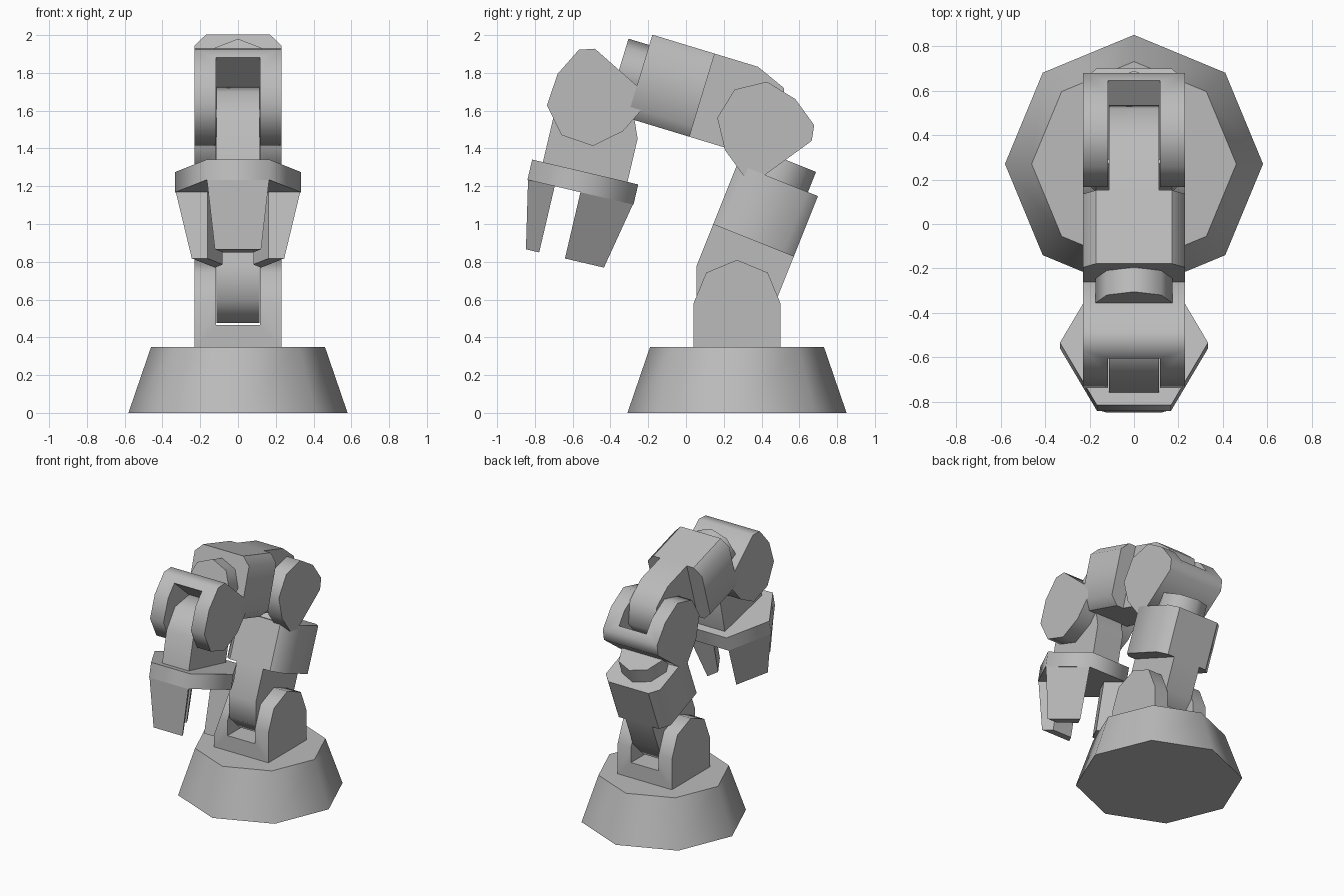
import bpy, bmesh
from math import radians, sin, cos, tan, pi
from mathutils import Matrix, Vector

cube = bpy.data.objects.get("Cube")
if cube:
    bpy.data.objects.remove(cube, do_unlink=True)

grey = bpy.data.materials.new("plain grey")
grey.use_nodes = True
grey.diffuse_color = (0.5, 0.5, 0.5, 1)
grey.node_tree.nodes["Principled BSDF"].inputs["Base Color"].default_value = (0.5, 0.5, 0.5, 1)

R = 0.23         # joint radius and half width of the arm
SLOT = 0.116     # half width of the fork slots
CH = 0.06        # corner chamfer


def frame(y, z, lean=0):
    """Local z runs along a part that leans from vertical toward +y."""
    return Matrix.Translation((0, y, z)) @ Matrix.Rotation(radians(-lean), 4, 'X')


def arc(radius, start, end, steps, cy=0):
    angles = [radians(start + (end - start) * i / steps) for i in range(steps + 1)]
    return [(radius * cos(a), cy + radius * sin(a)) for a in angles]


def ring(radius, sides):
    return arc(radius, 0, 360, sides)[:-1]


def shade(ob, angle):
    bpy.ops.object.select_all(action='DESELECT')
    ob.select_set(True)
    bpy.context.view_layer.objects.active = ob
    bpy.ops.object.shade_smooth_by_angle(angle=radians(angle))


def prism(name, mat, outline, lo, hi, axis='z', end=None, angle=65):
    """Loft an outline from lo to hi along the local x or z axis."""
    def put(p, h):
        return mat @ Vector((h, p[0], p[1]) if axis == 'x' else (p[0], p[1], h))
    bm = bmesh.new()
    a = [bm.verts.new(put(p, lo)) for p in outline]
    b = [bm.verts.new(put(p, hi)) for p in end or outline]
    bm.faces.new(a)
    bm.faces.new(b)
    n = len(a)
    for i in range(n):
        j = (i + 1) % n
        bm.faces.new((a[i], a[j], b[j], b[i]))
    bmesh.ops.recalc_face_normals(bm, faces=bm.faces[:])
    mesh = bpy.data.meshes.new(name)
    bm.to_mesh(mesh)
    bm.free()
    mesh.materials.append(grey)
    ob = bpy.data.objects.new(name, mesh)
    bpy.context.collection.objects.link(ob)
    shade(ob, angle)
    return ob


def fork(name, mat, chamfer):
    """Slotted bracket with two rounded cheeks; origin at its base centre."""
    c = CH if chamfer else 0
    base = [(-R, c), (-R + c, 0), (R - c, 0), (R, c)] if c else [(-R, 0), (R, 0)]
    ob = prism(name, mat, base + arc(R, 0, 180, 4, R), -R, R, 'x')
    cutter = prism("slot_cutter", mat, [(-1, SLOT), (1, SLOT), (1, 1), (-1, 1)], -SLOT, SLOT, 'x')
    cutter.hide_render = True
    mod = ob.modifiers.new("slot", 'BOOLEAN')
    mod.operation = 'DIFFERENCE'
    mod.solver = 'EXACT'
    mod.object = cutter
    bpy.context.view_layer.objects.active = ob
    bpy.ops.object.modifier_apply(modifier=mod.name)
    bpy.data.objects.remove(cutter, do_unlink=True)
    shade(ob, 65)


def tongue(name, mat, length):
    """Link end that sits in a fork; origin at the centre of its round."""
    w = SLOT - 0.003
    prism(name, mat, arc(R, 180, 360, 4) + [(R, length), (-R, length)], -w, w, 'x')


def link(name, mat):
    """Tongue, chamfered housing and neck along one arm segment."""
    tongue(name + "_tongue", mat, 0.25)
    k = R - CH
    section = [(R, -k), (R, k), (k, R), (-k, R), (-R, k), (-R, -k), (-k, -R), (k, -R)]
    body = prism(name + "_housing", mat, section, 0.24, 0.585, angle=50)
    across = (mat.to_3x3() @ Vector((0, 1, 0)))
    for p in body.data.polygons:      # flat front and back panels
        if abs(p.normal.dot(across)) > 0.99:
            p.use_smooth = False
    prism(name + "_neck", mat, ring(0.173, 8), 0.58, 0.70)


# Base and shoulder
prism("base", frame(0.27, 0), ring(0.58, 8), 0, 0.35, end=ring(0.46, 8))
fork("shoulder_fork", frame(0.27, 0.35), False)

# Arm segments and joints
upper = frame(0.268, 0.69, 21.8)
link("upper_arm", upper)
neck_end = upper @ Vector((0, 0, 0.70))
fork("elbow_fork", frame(neck_end.y, neck_end.z, -36), True)

fore = frame(0.315, 1.612, -73.1)
link("forearm", fore)
neck_end = fore @ Vector((0, 0, 0.70))
fork("wrist_fork", frame(neck_end.y, neck_end.z, -138.6), True)

# Hand with a hexagonal palm and three tapered fingers
hand = frame(-0.48, 1.504, -166.8)
tongue("hand_tongue", hand, 0.24)
prism("palm", hand, ring(0.333, 6), 0.235, 0.345)


def wedge(inner, outer):
    t = tan(pi / 6)
    return [(-inner * t, inner), (inner * t, inner), (outer * t, outer), (-outer * t, outer)]


for i, name in enumerate(("front_finger", "left_finger", "right_finger")):
    turn = Matrix.Rotation(radians(120 * i), 4, 'Z')
    prism(name, hand @ turn, wedge(0.14, 0.286), 0.34, 0.705, end=wedge(0.14, 0.212), angle=30)
